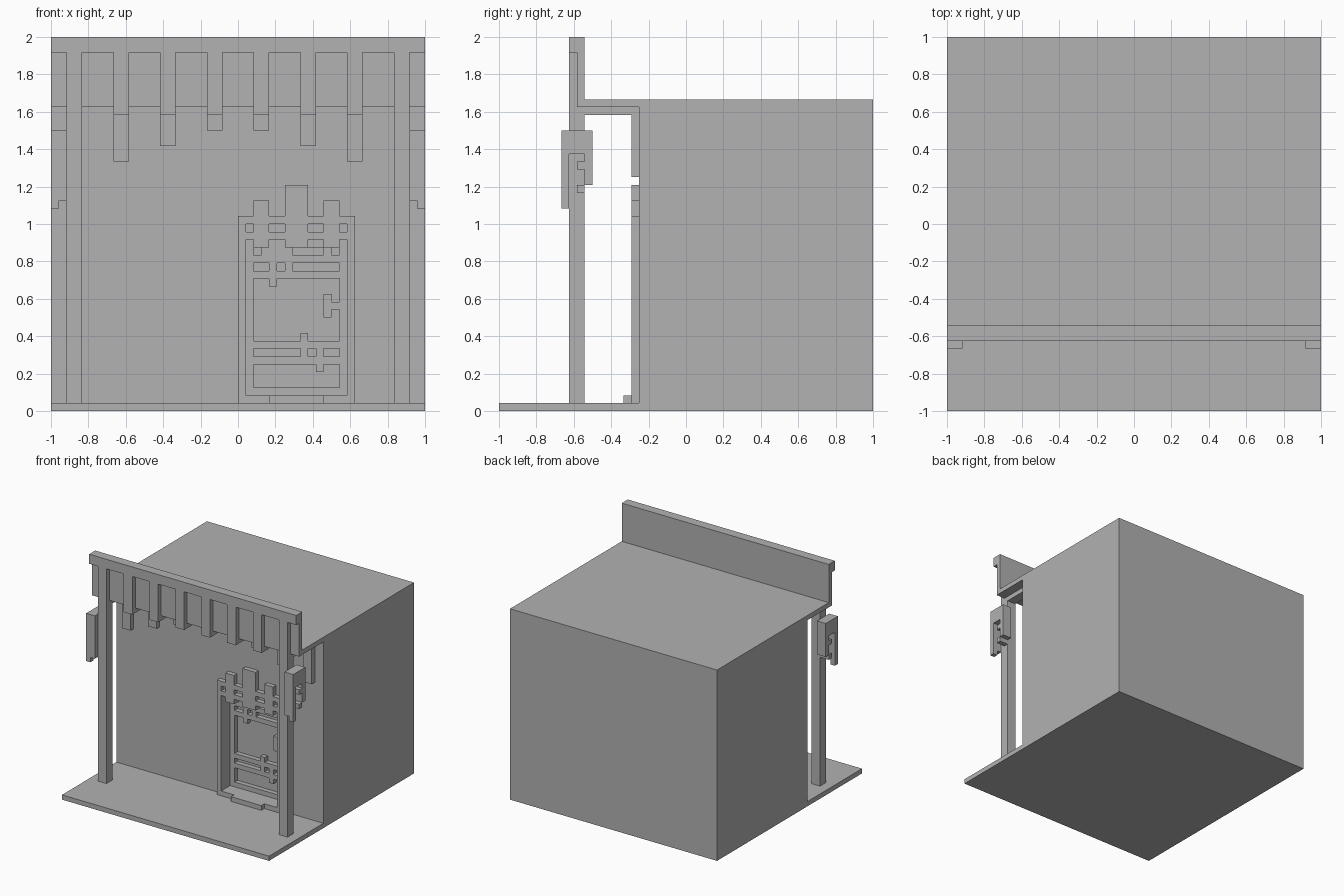
import bpy
import bmesh
from mathutils import Vector

U = 1 / 24  # one block of the building grid

if "Cube" in bpy.data.objects:
    bpy.data.objects.remove(bpy.data.objects["Cube"], do_unlink=True)

grey = bpy.data.materials.new("plain_grey")
grey.use_nodes = True
colour = (0.445, 0.445, 0.445, 1)
grey.diffuse_color = colour
grey.node_tree.nodes["Principled BSDF"].inputs["Base Color"].default_value = colour


def place(axis, a, z, depth):
    """Point from in-plane (a, z) and depth along the extrusion axis."""
    return Vector((depth, a, z) if axis == "X" else (a, depth, z)) * U


def extrude(name, faces, axis, start, end, mirror=False):
    """Extrude flat outlines along X or Y into one solid object."""
    bm = bmesh.new()
    for outline in faces:
        bm.faces.new([bm.verts.new(place(axis, a, z, start)) for a, z in outline])
    bmesh.ops.remove_doubles(bm, verts=bm.verts[:], dist=U / 100)
    out = bmesh.ops.extrude_face_region(bm, geom=bm.faces[:])
    moved = [g for g in out["geom"] if isinstance(g, bmesh.types.BMVert)]
    bmesh.ops.translate(bm, verts=moved, vec=place(axis, 0, 0, end - start))
    bmesh.ops.recalc_face_normals(bm, faces=bm.faces[:])
    mesh = bpy.data.meshes.new(name)
    bm.to_mesh(mesh)
    bm.free()
    mesh.materials.append(grey)
    ob = bpy.data.objects.new(name, mesh)
    bpy.context.collection.objects.link(ob)
    if mirror:
        ob.modifiers.new("other_side", "MIRROR")
    return ob


def rect(a0, a1, z0, z1):
    return [(a0, z0), (a1, z0), (a1, z1), (a0, z1)]


def cells(rows, left, top, mark="#"):
    """Unit squares for every marked character, rows listed from the top."""
    return [rect(left + i, left + i + 1, top - r - 1, top - r)
            for r, row in enumerate(rows) for i, c in enumerate(row) if c == mark]


# House body, porch floor, canopy and fascia as one section
section = [(-15, 48), (-15, 46), (-14, 46), (-14, 39), (-6, 39), (-6, 1),
           (-24, 1), (-24, 0), (24, 0), (24, 40), (-13, 40), (-13, 48)]
house = extrude("house_shell", [section], "X", -24, 24)

# Door surround with battlement top; dots are openings
crown = ["      ###      "] * 2 + ["  ##  ###  ##  "] * 2
crown += ["#" * 15, "#.##..###..##.#", "#" * 15]
opening = ["#.##..###..##.#"] + ["#.............#"] * 19
extrude("door_surround", cells(crown + opening + ["#" * 15], 0, 29), "Y", -7, -6)

# Doorway recess cut into the house
cutter = extrude("doorway_cutter", cells(opening, 0, 22, "."), "Y", -6.5, -3)
cutter.hide_render = True
cut = house.modifiers.new("doorway", "BOOLEAN")
cut.operation = "DIFFERENCE"
cut.solver = "EXACT"
cut.object = cutter
bpy.context.view_layer.objects.active = house
bpy.ops.object.modifier_apply(modifier=cut.name)
bpy.data.objects.remove(cutter, do_unlink=True)

# Lattice door with handle, set at the back of the recess
lattice = [
    "#  ##   ##  #",
    "#.####....#.#",
    "#############",
    "#..#.#......#",
    "#############",
    "#..#........#",
    "#...........#",
    "#.........#.#",
    "#.........###",
    "#.........#.#",
    "#...........#",
    "#...........#",
    "#......#....#",
    "#############",
    "#......#.#..#",
    "#############",
    "#........#..#",
    "#...........#",
    "#...........#",
    "#############",
]
extrude("lattice_door", cells(lattice, 1, 22), "Y", -4, -3)
extrude("door_step", [rect(4, 11, 1, 2)], "Y", -8, -7)

# Ribs run down the fascia, under the canopy and down the wall
for i, x in enumerate((2, 8, 14, 20)):
    drop = 36 - 2 * i
    rib = [(-15, 46), (-15, 38), (-7, 38), (-7, drop),
           (-6, drop), (-6, 39), (-14, 39), (-14, 46)]
    extrude("canopy_rib", [rib], "X", x, x + 2, mirror=True)

# Porch posts
extrude("porch_post", [rect(-15, -13, 1, 38)], "X", 20, 22, mirror=True)

# Side lanterns fixed to the outside of the posts
lantern = ["####"] * 3 + ["#..#", "#.##", "#..#", "#..#", "#.# ", "#   "]
extrude("lantern", cells(lantern, -16, 36), "X", 22, 24, mirror=True)
extrude("lantern_tip", [rect(-16, -15, 26, 27)], "X", 23, 24, mirror=True)
